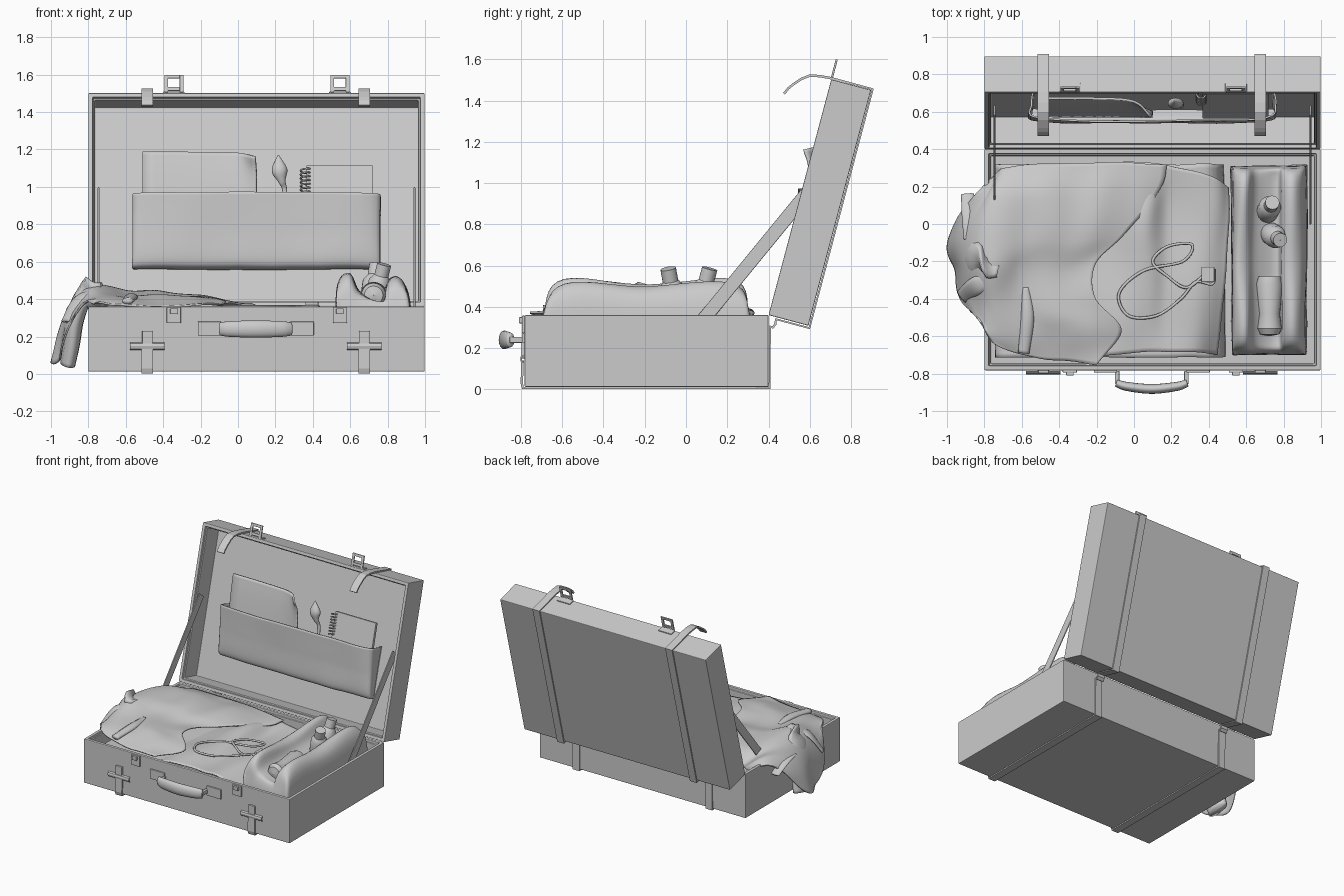
import bpy, bmesh, math
from mathutils import Vector, Matrix, noise

if "Cube" in bpy.data.objects:
    bpy.data.objects.remove(bpy.data.objects["Cube"])

I = Matrix.Identity(4)
# lid frame: local x = width, y = into the lid, z = up along the lid
LID = Matrix.Translation((0, 0.40, 0.36)) @ Matrix.Rotation(math.radians(-14.9), 4, 'X')


def finish(name, bm, mat=I, smooth=False, bevel=0, solid=0):
    bmesh.ops.recalc_face_normals(bm, faces=bm.faces)
    bm.transform(mat)
    me = bpy.data.meshes.new(name)
    bm.to_mesh(me)
    bm.free()
    ob = bpy.data.objects.new(name, me)
    bpy.context.collection.objects.link(ob)
    if solid:
        m = ob.modifiers.new("thickness", 'SOLIDIFY')
        m.thickness, m.offset = solid, 0
    if bevel:
        m = ob.modifiers.new("bevel", 'BEVEL')
        m.width, m.segments = bevel, 2
    if smooth:
        for p in me.polygons:
            p.use_smooth = True
    return ob


def cube(lo, hi):
    bm = bmesh.new()
    bmesh.ops.create_cube(bm, size=1)
    for v in bm.verts:
        v.co = Vector([lo[i] + (v.co[i] + .5) * (hi[i] - lo[i]) for i in range(3)])
    return bm


def box(name, lo, hi, mat=I, bevel=0.004):
    return finish(name, cube(lo, hi), mat, bevel=bevel)


def shell(name, lo, hi, normal, depth, mat=I):
    bm = cube(lo, hi)
    n = Vector(normal)
    bm.normal_update()
    face = max(bm.faces, key=lambda f: f.normal.dot(n))
    for inset, sink in ((.035, .02), (.014, depth - .02)):
        bmesh.ops.inset_region(bm, faces=[face], thickness=inset)
        r = bmesh.ops.extrude_face_region(bm, geom=[face])
        new = [g for g in r['geom'] if isinstance(g, bmesh.types.BMFace)][0]
        if face.is_valid:
            bmesh.ops.delete(bm, geom=[face], context='FACES_ONLY')
        bmesh.ops.translate(bm, verts=new.verts, vec=-n * sink)
        face = new
    return finish(name, bm, mat, bevel=.008)


def spline(pts, n):
    pts, out = [Vector(p) for p in pts], []
    for k in range(n):
        t = k / (n - 1) * (len(pts) - 1)
        i = min(int(t), len(pts) - 2)
        t -= i
        b, c = pts[i], pts[i + 1]
        a = pts[i - 1] if i else b * 2 - c
        d = pts[i + 2] if i + 2 < len(pts) else c * 2 - b
        out.append(.5 * (2 * b + (c - a) * t + (2 * a - 5 * b + 4 * c - d) * t * t + (3 * b - a - 3 * c + d) * t ** 3))
    return out


def skin(bm, rows, closed=False):
    vs = [[bm.verts.new(p) for p in r] for r in rows]
    for a, b in zip(vs, vs[1:]):
        for i in range(len(a) - (0 if closed else 1)):
            j = (i + 1) % len(a)
            bm.faces.new((a[i], a[j], b[j], b[i]))
    return vs


def cloth(name, net, n=40, m=40, wrinkle=.02, mat=I, solid=.01):
    cols = list(zip(*[spline(r, n) for r in net]))
    grid = [spline(c, m) for c in cols]
    for r in grid:
        for p in r:
            p += wrinkle * noise.noise_vector(Vector((p.x * 5, p.y * 3, p.z * 4)))
    bm = bmesh.new()
    skin(bm, grid)
    return finish(name, bm, mat, smooth=True, solid=solid)


def sweep(name, pts, radii, flat=1, n=24, sides=12, ref=(0, 0, 1), mat=I):
    path, rad = spline(pts, n), spline([(r, 0, 0) for r in radii], n)
    rings = []
    for i, p in enumerate(path):
        t = (path[min(i + 1, n - 1)] - path[max(i - 1, 0)]).normalized()
        s = t.cross(Vector(ref)).normalized()
        u, r = s.cross(t), max(rad[i].x, .001)
        rings.append([p + s * r * math.cos(a) + u * r * flat * math.sin(a)
                      for a in [2 * math.pi * k / sides for k in range(sides)]])
    bm = bmesh.new()
    vs = skin(bm, rings, True)
    bm.faces.new(vs[0])
    bm.faces.new(vs[-1])
    return finish(name, bm, mat, smooth=True)


def ribbon(name, x, width, path, solid=.012):
    bm = bmesh.new()
    skin(bm, [[(x - width / 2, y, z), (x + width / 2, y, z)] for y, z in path])
    return finish(name, bm, solid=solid)


def lathe(name, profile, mat, sides=20):
    bm = bmesh.new()
    skin(bm, [[(r * math.cos(2 * math.pi * k / sides), r * math.sin(2 * math.pi * k / sides), z)
               for k in range(sides)] for r, z in profile], True)
    ob = finish(name, bm, mat, smooth=True)
    ob.select_set(True)


# case halves
shell("base_case", (-.8, -.782, .012), (.998, .40, .36), (0, 0, 1), .31)
shell("lid_case", (-.8, 0, 0), (.998, .2, 1.182), (0, -1, 0), .17, LID)

# straps running round lid and base, with front buckles
for x in (-.485, .675):
    ribbon("strap", x, .06, [(.475, 1.433), (.495, 1.458), (.518, 1.477), (.56, 1.505), (.60, 1.521), (.65, 1.518),
                             (.704, 1.508), (.905, 1.455), (.598, .297), (.436, .340), (.433, .315), (.42, .3),
                             (.408, .305), (.405, .006), (-.79, .006), (-.796, .03), (-.792, .14)])
    ribbon("buckle_bar", x, .184, [(-.788, .13), (-.797, .136), (-.8, .148), (-.797, .159), (-.788, .165)], .008)
    box("buckle_prong", (x - .028, -.798, .15), (x + .028, -.78, .23))

# hasps on the lid and catches on the base
for x in (-.343, .545):
    box("hasp_plate", (x - .058, .0, 1.178), (x + .058, .05, 1.19), LID)
    for s in (-1, 1):
        box("hasp_side", (x + s * .041 - .01, -.004, 1.185), (x + s * .041 + .01, .006, 1.282), LID, .002)
    for z in (1.195, 1.262):
        box("hasp_rung", (x - .032, -.004, z), (x + .032, .006, z + .02), LID, .002)
    box("catch_plate", (x - .038, -.795, .272), (x + .038, -.78, .357))
    box("catch_knob", (x - .02, -.81, .32), (x + .02, -.79, .35))

# carrying handle
sweep("handle_grip", [(-.095, -.85, .24), (-.04, -.868, .24), (.095, -.882, .24), (.23, -.868, .24), (.285, -.85, .24)],
      [.02, .024, .026, .024, .02], flat=1.75, sides=16)
for x in (-.09, .28):
    s = -1 if x < 0 else 1
    box("handle_plate", (min(x, x + s * .125), -.795, .205), (max(x, x + s * .125), -.78, .28))
    box("handle_stem", (x - .012, -.855, .225), (x + .012, -.785, .255))

# lid stays
for x in (-.745, .943):
    d = Vector((0, .59, .72)).normalized()
    m = Matrix.Translation((x, .02, .26)) @ Matrix.Rotation(-math.atan2(d.y, d.z), 4, 'X')
    box("lid_stay", (-.005, -.033, 0), (.005, .033, .93), m)

# lid pocket and its contents
xs, hold = (-.54, -.55, -.53, -.2, .3, .7, .755, .745), (1, .5, .1, 0, 0, .1, .5, 1)
cloth("lid_pocket", [[(x, w + (.165 - w) * h, u) for x, h in zip(xs, hold)]
                     for u, w in ((.25, .15), (.27, .08), (.45, .035), (.63, -.01))], wrinkle=.006, mat=LID)
cloth("paper_folder", [[(-.51, .1, .3), (-.2, .1, .3), (.0, .1, .3), (.1, .1, .3)],
                       [(-.51, .06, .7), (-.2, .06, .7), (.0, .05, .7), (.1, .02, .7)],
                       [(-.51, .05, .87), (-.2, .05, .868), (.0, .035, .86), (.09, -.04, .82)]],
      n=16, m=16, wrinkle=0, mat=LID, solid=.012)
box("notebook", (.365, .09, .3), (.72, .115, .805), LID)
sweep("notebook_spiral", [(.36 + .026 * math.cos(a * math.pi / 3), .10 + .026 * math.sin(a * math.pi / 3), .62 + a * .0035)
                          for a in range(50)], [.005] * 50, n=150, sides=6, mat=LID)
sweep("paint_brush", [(.255, .1, .5), (.25, .085, .66), (.235, .06, .71), (.222, .05, .77), (.215, .04, .85)],
      [.013, .013, .02, .042, .003], flat=.7, ref=(0, 1, 0), mat=LID)

# jacket spilling over the left wall
cloth("jacket", [
    [(-.73, .28, .33), (-.72, .29, .35), (-.69, .3, .37), (-.55, .32, .38), (-.2, .33, .37), (.165, .325, .35)],
    [(-.86, .14, .34), (-.8, .14, .39), (-.74, .15, .43), (-.5, .15, .43), (-.2, .15, .41), (.13, .19, .35)],
    [(-1.0, -.1, .07), (-.91, -.08, .34), (-.78, -.08, .45), (-.55, -.08, .44), (-.3, -.08, .42), (-.04, -.06, .37)],
    [(-.95, -.25, .07), (-.9, -.25, .34), (-.77, -.25, .465), (-.6, -.25, .42), (-.4, -.25, .41), (-.2, -.22, .39)],
    [(-.93, -.38, .16), (-.87, -.4, .34), (-.76, -.42, .43), (-.6, -.42, .41), (-.4, -.42, .42), (-.21, -.4, .41)],
    [(-.84, -.5, .37), (-.8, -.55, .39), (-.72, -.58, .4), (-.5, -.58, .39), (-.3, -.57, .42), (-.06, -.56, .38)],
    [(-.78, -.6, .37), (-.74, -.64, .38), (-.66, -.67, .37), (-.5, -.71, .36), (-.36, -.73, .37), (-.2, -.75, .37)]],
    n=60, m=60, wrinkle=.022)
sweep("jacket_sleeve", [(-.72, -.22, .42), (-.82, -.2, .41), (-.87, -.18, .3), (-.89, -.16, .16), (-.91, -.14, .05)],
      [.09, .11, .11, .1, .09], flat=.45, ref=(1, 0, .2))
sweep("jacket_tie", [(-.87, -.08, .36), (-.88, .03, .34), (-.89, .16, .29)], [.04, .04, .035], flat=.3)
sweep("jacket_cuff", [(-.92, -.39, .28), (-.84, -.33, .41), (-.73, -.27, .45)], [.04, .05, .02], flat=.3)
sweep("jacket_collar", [(-.58, -.34, .41), (-.57, -.5, .41), (-.59, -.69, .39)], [.02, .035, .03], flat=.6)

# folded clothes in the middle
cloth("trousers", [
    [(-.35, .32, .2), (-.1, .33, .29), (.08, .33, .33), (.2, .31, .33), (.42, .25, .31), (.51, .2, .24)],
    [(-.35, .0, .25), (-.1, .05, .31), (.06, .05, .37), (.18, .04, .31), (.4, .03, .32), (.51, .0, .26)],
    [(-.35, -.4, .25), (-.1, -.38, .33), (.06, -.38, .35), (.18, -.38, .32), (.36, -.38, .33), (.48, -.35, .27)],
    [(-.3, -.7, .22), (-.15, -.7, .32), (.05, -.68, .33), (.18, -.68, .32), (.34, -.68, .31), (.44, -.69, .22)]], wrinkle=.015)
cloth("folded_shirt", [[(x, y, z) for x, z in ((-.73, .1), (-.69, .3), (-.2, .28), (.3, .25), (.44, .2), (.48, .07))]
                       for y in (-.71, -.4, 0, .32)], wrinkle=.012)

# coiled cord with its plug
sweep("cord", [(x, y, .36) for x, y in ((.38, -.27), (.28, -.34), (.18, -.28), (.1, -.2), (.18, -.12), (.31, -.11),
      (.26, -.2), (.05, -.25), (-.08, -.37), (-.03, -.49), (.12, -.49), (.25, -.4), (.33, -.31), (.42, -.32), (.43, -.24))],
      [.008] * 15, n=110, sides=8)
box("cord_plug", (.36, -.31, .345), (.43, -.23, .385))

# open wash bag
bag = ((.525, .08), (.53, .36), (.545, .49), (.60, .53), (.65, .43), (.77, .38), (.80, .48), (.86, .505), (.91, .40), (.92, .08))
cloth("wash_bag", [[(x, y, min(z, cap)) for x, z in bag] for y, cap in
                   ((-.695, .08), (-.685, .36), (-.59, .54), (-.2, .49), (.22, .54), (.30, .36), (.31, .08))], wrinkle=.01)


# bottles and tube in the wash bag
def tilt(x, y, z, ax, ay):
    return Matrix.Translation((x, y, z)) @ Matrix.Rotation(math.radians(ax), 4, 'X') @ Matrix.Rotation(math.radians(ay), 4, 'Y')


bottle = [(.001, 0), (.055, 0), (.06, .02), (.06, .12), (.04, .15), (.038, .152), (.038, .215), (.001, .215)]
lathe("tall_bottle", bottle, tilt(.71, .06, .38, -15, 8))
lathe("small_bottle", bottle, tilt(.73, -.05, .38, 10, 14))
lathe("cream_tube", [(.001, 0), (.06, .0), (.072, .04), (.055, .2), (.066, .28), (.05, .31), (.001, .32)], tilt(.725, -.28, .42, 90, 0))
bpy.context.view_layer.objects.active = bpy.context.selected_objects[0]
bpy.ops.object.shade_smooth_by_angle(angle=math.radians(35))
